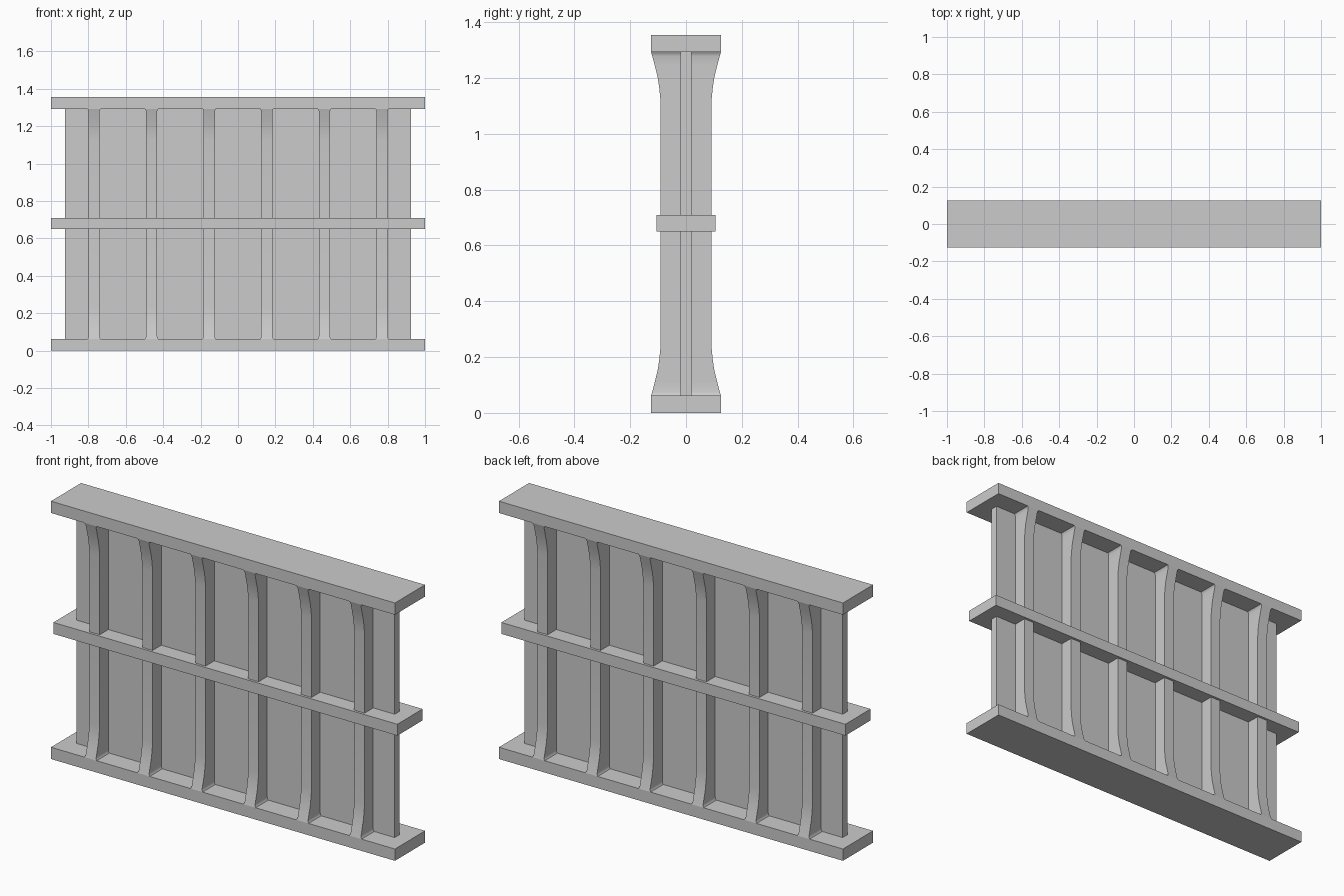
import bpy, bmesh, math

if "Cube" in bpy.data.objects:
    bpy.data.objects.remove(bpy.data.objects["Cube"])

H = 1.355      # total height
RAIL = 0.062   # top and bottom rail thickness


def finish(name, bm):
    bmesh.ops.recalc_face_normals(bm, faces=bm.faces)
    me = bpy.data.meshes.new(name)
    bm.to_mesh(me)
    bm.free()
    ob = bpy.data.objects.new(name, me)
    bpy.context.collection.objects.link(ob)
    return ob


def box(name, half_x, half_y, z0, z1):
    bm = bmesh.new()
    bmesh.ops.create_cube(bm, size=1)
    for v in bm.verts:
        v.co.x *= 2 * half_x
        v.co.y *= 2 * half_y
        v.co.z = z0 if v.co.z < 0 else z1
    return finish(name, bm)


def rib(name, x, rows):
    # stack of rectangular sections: z, half depth, half width
    bm = bmesh.new()
    rings = [[bm.verts.new((x + sx * w, sy * d, z))
              for sx, sy in ((-1, -1), (1, -1), (1, 1), (-1, 1))]
             for z, d, w in rows]
    for a, b in zip(rings, rings[1:]):
        for i in range(4):
            j = (i + 1) % 4
            bm.faces.new((a[i], a[j], b[j], b[i]))
    bm.faces.new(rings[0][::-1])
    bm.faces.new(rings[-1])
    ob = finish(name, bm)
    bpy.ops.object.select_all(action='DESELECT')
    ob.select_set(True)
    bpy.context.view_layer.objects.active = ob
    bpy.ops.object.shade_smooth_by_angle(angle=math.radians(30))


# Horizontal rails
box("bottom_rail", 1, 0.125, 0, RAIL)
box("middle_rail", 1, 0.105, 0.65, 0.71)
box("top_rail", 1, 0.125, H - RAIL, H)

# Thin wall panel
box("wall_panel", 0.925, 0.02, RAIL, H - RAIL)

# Ribs flaring out into the top and bottom rails
lower = [(RAIL, 0.125, 0.036), (0.068, 0.1232, 0.032), (0.076, 0.121, 0.03),
         (0.11, 0.112, 0.03), (0.15, 0.102, 0.03), (0.19, 0.096, 0.03),
         (0.23, 0.092, 0.03)]
rows = lower + [(H - z, d, w) for z, d, w in reversed(lower)]
for i in range(6):
    rib(f"rib_{i + 1}", (i - 2.5) * 0.308, rows)
